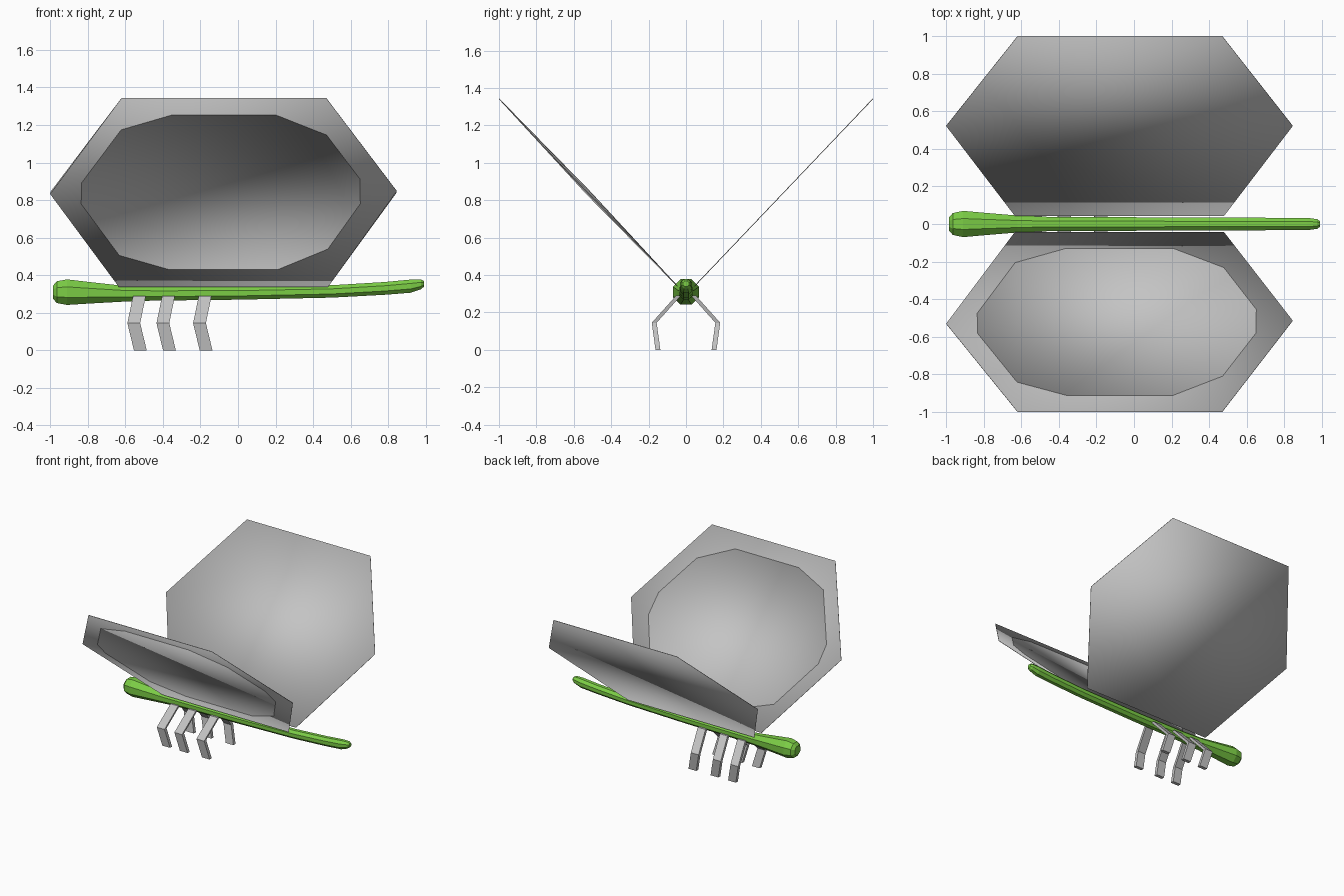
import bpy, bmesh, math
from mathutils import Vector

cube = bpy.data.objects.get("Cube")
if cube:
    bpy.data.objects.remove(cube, do_unlink=True)


def make_material(name, rgb):
    mat = bpy.data.materials.new(name)
    mat.use_nodes = True
    color = (*rgb, 1.0)
    mat.diffuse_color = color
    mat.node_tree.nodes["Principled BSDF"].inputs["Base Color"].default_value = color
    return mat


green = make_material("leaf green", (0.2, 0.61, 0.06))
grey = make_material("wing grey", (0.55, 0.55, 0.55))


def loft(name, rings, mat, smooth=False):
    """Skin a row of equal-length vertex rings and cap both ends."""
    bm = bmesh.new()
    rows = [[bm.verts.new(p) for p in ring] for ring in rings]
    n = len(rows[0])
    for a, b in zip(rows, rows[1:]):
        for i in range(n):
            j = (i + 1) % n
            bm.faces.new((a[i], a[j], b[j], b[i]))
    bm.faces.new(rows[0][::-1])
    bm.faces.new(rows[-1])
    bmesh.ops.recalc_face_normals(bm, faces=bm.faces)
    for face in bm.faces:
        face.smooth = smooth
    mesh = bpy.data.meshes.new(name)
    bm.to_mesh(mesh)
    bm.free()
    obj = bpy.data.objects.new(name, mesh)
    mesh.materials.append(mat)
    bpy.context.collection.objects.link(obj)
    return obj


# Body: eight-sided tube swelling at the head (x, centre z, half width, half height)
stations = [
    (-0.985, 0.31, 0.035, 0.035), (-0.965, 0.31, 0.058, 0.058),
    (-0.91, 0.31, 0.07, 0.068), (-0.80, 0.307, 0.06, 0.058),
    (-0.62, 0.302, 0.045, 0.043), (-0.45, 0.302, 0.038, 0.037),
    (0.0, 0.304, 0.036, 0.034), (0.50, 0.314, 0.034, 0.033),
    (0.78, 0.330, 0.033, 0.034), (0.92, 0.342, 0.033, 0.035),
    (0.975, 0.352, 0.026, 0.026), (0.99, 0.354, 0.015, 0.015),
]
sides = 8
scale = 1 / math.cos(math.pi / sides)
angles = [(i + 0.5) * math.tau / sides for i in range(sides)]
loft("body", [[(x, w * scale * math.cos(a), z + h * scale * math.sin(a)) for a in angles]
              for x, z, w, h in stations], green)

# Wings: thin six-sided plates rising from the back (x, distance along the span)
outline = [(-0.635, 0.0), (-1.0, 0.5), (-0.62, 1.0), (0.47, 1.0), (0.845, 0.5), (0.48, 0.0)]
for name, side, twist in (("right_wing", -1, 0.012), ("left_wing", 1, 0.0)):
    root, tip = Vector((0, side * 0.045, 0.34)), Vector((0, side, 1.343))
    normal = Vector((1, 0, 0)).cross(tip - root).normalized()
    if normal.z < 0:
        normal.negate()
    base = [root.lerp(tip, t) + Vector((x, 0, 0)) + normal * twist * x * math.sin(math.pi * t)
            for x, t in outline]
    loft(name, [[p - normal * 0.002 for p in base], [p + normal * 0.002 for p in base]],
         grey, smooth=True)

# Legs: three pairs of flat straps bent at the knee (x shift, distance out, height)
joints = [(0.0, 0.04, 0.29), (-0.03, 0.17, 0.145), (0.005, 0.15, 0.0)]
for pair, x in (("front", -0.525), ("middle", -0.37), ("rear", -0.175)):
    for label, side in (("left", 1), ("right", -1)):
        rings = []
        for dx, out, z in joints:
            rings.append([(x + dx + sx * 0.034, side * (out + sy * 0.013), z)
                          for sx, sy in ((-1, -1), (1, -1), (1, 1), (-1, 1))])
        loft(f"{pair}_{label}_leg", rings, grey)
